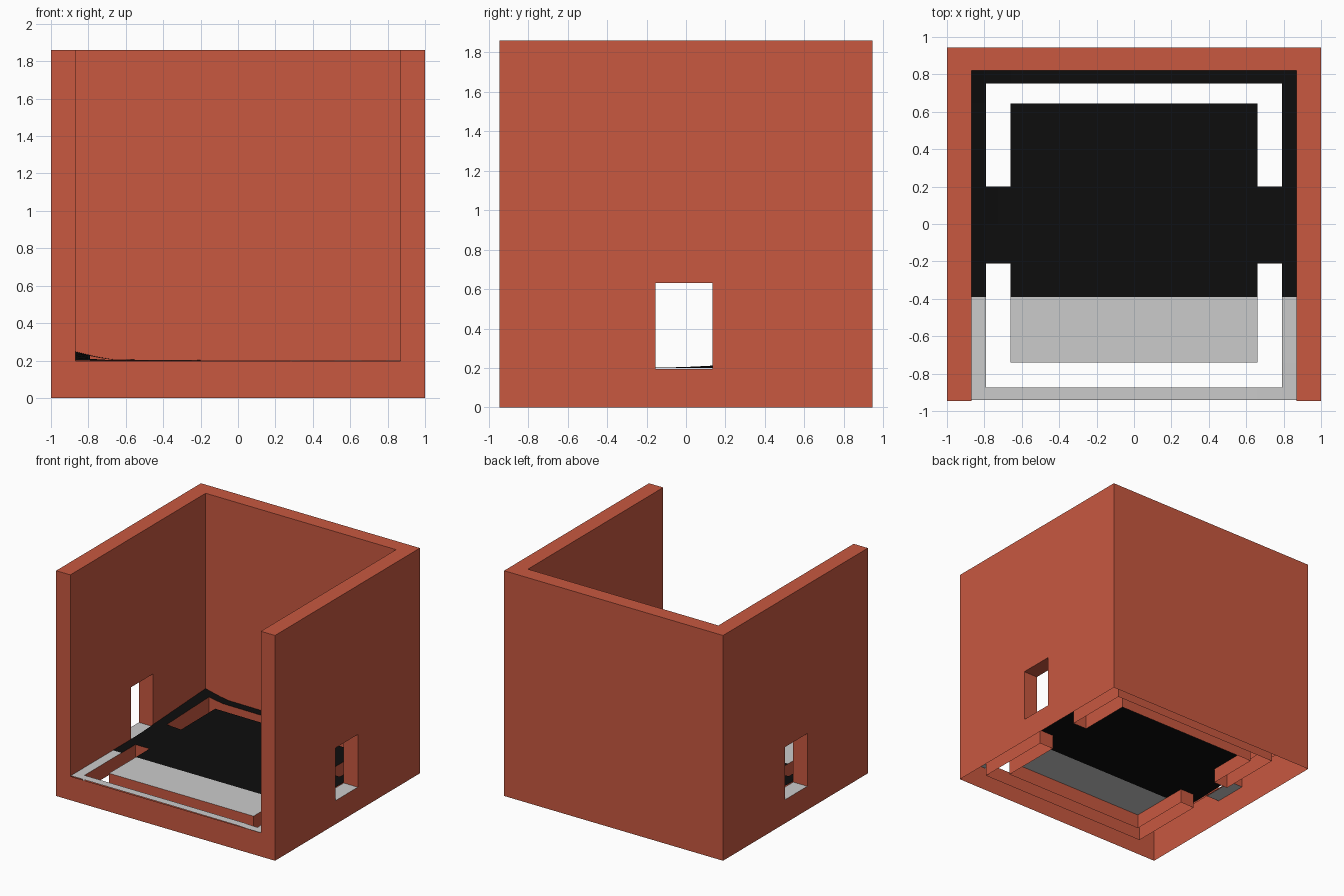
import bpy, bmesh

if "Cube" in bpy.data.objects:
    bpy.data.objects.remove(bpy.data.objects["Cube"])

def material(name, c):
    m = bpy.data.materials.new(name)
    m.diffuse_color = (*c, 1)
    m.use_nodes = True
    m.node_tree.nodes["Principled BSDF"].inputs["Base Color"].default_value = m.diffuse_color
    return m

ORANGE = material("brick orange", (0.58, 0.098, 0.051))
GREY = material("light grey", (0.6, 0.6, 0.6))
BLACK = material("near black", (0.004, 0.004, 0.004))

W, D, H = 1.0, 0.945, 1.86         # outer half width, half depth, height
IW, ID, FZ = 0.87, 0.82, 0.20      # inner half width, inner back, floor height
WY, WZ = (-0.155, 0.135), (0.195, 0.63)   # window opening

def finish(name, bm, mats):
    bmesh.ops.remove_doubles(bm, verts=bm.verts, dist=1e-5)
    me = bpy.data.meshes.new(name)
    bm.to_mesh(me)
    bm.free()
    for m in mats:
        me.materials.append(m)
    ob = bpy.data.objects.new(name, me)
    bpy.context.collection.objects.link(ob)
    return ob

def quad(bm, *pts, mat=0):
    f = bm.faces.new([bm.verts.new(p) for p in pts])
    f.material_index = mat

def upright(bm, a, b, z0, z1):
    """Vertical quad standing on the plan line a-b."""
    quad(bm, (*a, z0), (*b, z0), (*b, z1), (*a, z1))

# Side walls: hollow shells with a window tunnel
def side_wall(name, s):
    bm = bmesh.new()
    for x, y1, zb in ((s * W, D, 0), (s * IW, ID, 0.185)):
        flip = (x > 0) == (abs(x) == W)
        ys, zs = (-D, *WY, y1), (zb, *WZ, H)
        for i in range(3):
            for j in range(3):
                if i == j == 1:
                    continue
                p = [(x, ys[i], zs[j]), (x, ys[i + 1], zs[j]),
                     (x, ys[i + 1], zs[j + 1]), (x, ys[i], zs[j + 1])]
                quad(bm, *(p if flip else p[::-1]))
    a, b = s * IW, s * W
    lo, hi = sorted((a, b))
    upright(bm, (lo, -D), (hi, -D), 0, H)                                   # front end
    quad(bm, (lo, -D, H), (hi, -D, H), (hi, D, H), (lo, D, H))              # top edge
    upright(bm, (hi, WY[0]), (lo, WY[0]), *WZ)                              # jambs
    upright(bm, (lo, WY[1]), (hi, WY[1]), *WZ)
    quad(bm, (lo, WY[1], WZ[1]), (hi, WY[1], WZ[1]), (hi, WY[0], WZ[1]), (lo, WY[0], WZ[1]))
    quad(bm, (lo, WY[0], WZ[0]), (hi, WY[0], WZ[0]), (hi, WY[1], WZ[0]), (lo, WY[1], WZ[0]), mat=1)
    finish(name, bm, (ORANGE, GREY))

side_wall("left_wall", -1)
side_wall("right_wall", 1)

# Back wall shell
bm = bmesh.new()
upright(bm, (W, D), (-W, D), 0, H)
upright(bm, (-IW, ID), (IW, ID), 0.185, H)
quad(bm, (-IW, ID, H), (IW, ID, H), (IW, D, H), (-IW, D, H))
finish("back_wall", bm, (ORANGE,))

# Low front sill
bm = bmesh.new()
upright(bm, (-IW, -D), (IW, -D), 0, FZ - 0.003)
finish("front_sill", bm, (ORANGE,))

# Floor sheet with two U-shaped slots, back left corner curling up
def floor_z(x, y):
    curl = max(0, (-x - 0.6) / 0.27) ** 1.5 * min(1, max(0, (y + 0.1) / 0.92))
    dip = max(0, (x - 0.6) / 0.27) * min(1, max(0, (-y - 0.5) / 0.44))
    return FZ + 0.048 * curl - 0.012 * dip

def in_slot(x, y):
    outer = abs(x) < 0.79 and -0.875 < y < 0.75 and not -0.21 < y < 0.2
    inner = abs(x) < 0.66 and -0.74 < y < 0.645
    return outer and not inner

xs = (-IW, -0.79, -0.73, -0.66, 0, 0.66, 0.79, IW)
ys = (-0.94, -0.875, -0.74, -0.39, -0.21, 0, 0.2, 0.42, 0.645, 0.75, ID)
SLOT_BOTTOM = 0.08
floor, slots = bmesh.new(), bmesh.new()
for i in range(len(xs) - 1):
    for j in range(len(ys) - 1):
        x0, x1, y0, y1 = xs[i], xs[i + 1], ys[j], ys[j + 1]
        mx, my = (x0 + x1) / 2, (y0 + y1) / 2
        ring = [(x0, y0), (x1, y0), (x1, y1), (x0, y1)]
        if not in_slot(mx, my):
            quad(floor, *[(*p, floor_z(*p)) for p in ring], mat=int(my > -0.39))
            continue
        # slot walls hang wherever the slot borders solid floor
        for k in range(4):
            a, b = ring[k], ring[(k + 1) % 4]
            ex, ey = (a[0] + b[0]) / 2, (a[1] + b[1]) / 2
            nx, ny = ex + (ex - mx) * 0.02, ey + (ey - my) * 0.02
            if not in_slot(nx, ny):
                quad(slots, (*b, SLOT_BOTTOM), (*a, SLOT_BOTTOM),
                     (*a, floor_z(*a)), (*b, floor_z(*b)))
finish("floor_sheet", floor, (GREY, BLACK))
finish("slot_walls", slots, (ORANGE,))
